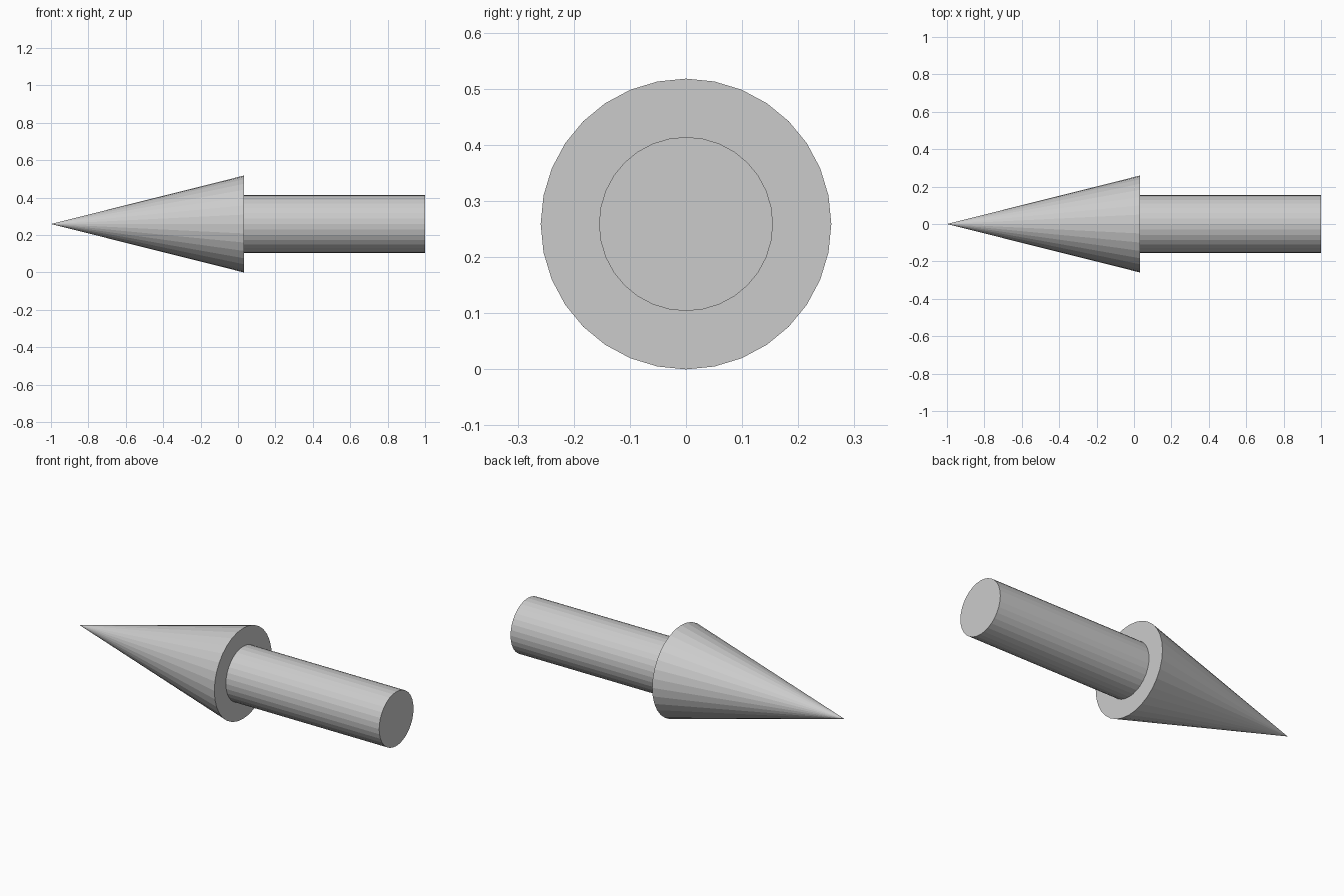
import bpy
from math import pi

if "Cube" in bpy.data.objects:
    bpy.data.objects.remove(bpy.data.objects["Cube"])

SIDES = 32
HEAD_R, SHAFT_R = 0.259, 0.155
TIP_X, JOIN_X, END_X = -1.0, 0.032, 1.0


def lengthwise_cone(name, x_tip, x_base, r_tip, r_base):
    """Flat-shaded cone or cylinder lying along x at the model's axis height."""
    bpy.ops.mesh.primitive_cone_add(
        vertices=SIDES, radius1=r_base, radius2=r_tip, depth=x_base - x_tip,
        location=((x_tip + x_base) / 2, 0, HEAD_R), rotation=(0, -pi / 2, 0))
    obj = bpy.context.object
    obj.name = name
    return obj


# Pointed head
lengthwise_cone("arrow_head", TIP_X, JOIN_X, 0, HEAD_R)

# Round shaft, butted against the back of the head
lengthwise_cone("arrow_shaft", JOIN_X, END_X, SHAFT_R, SHAFT_R)
